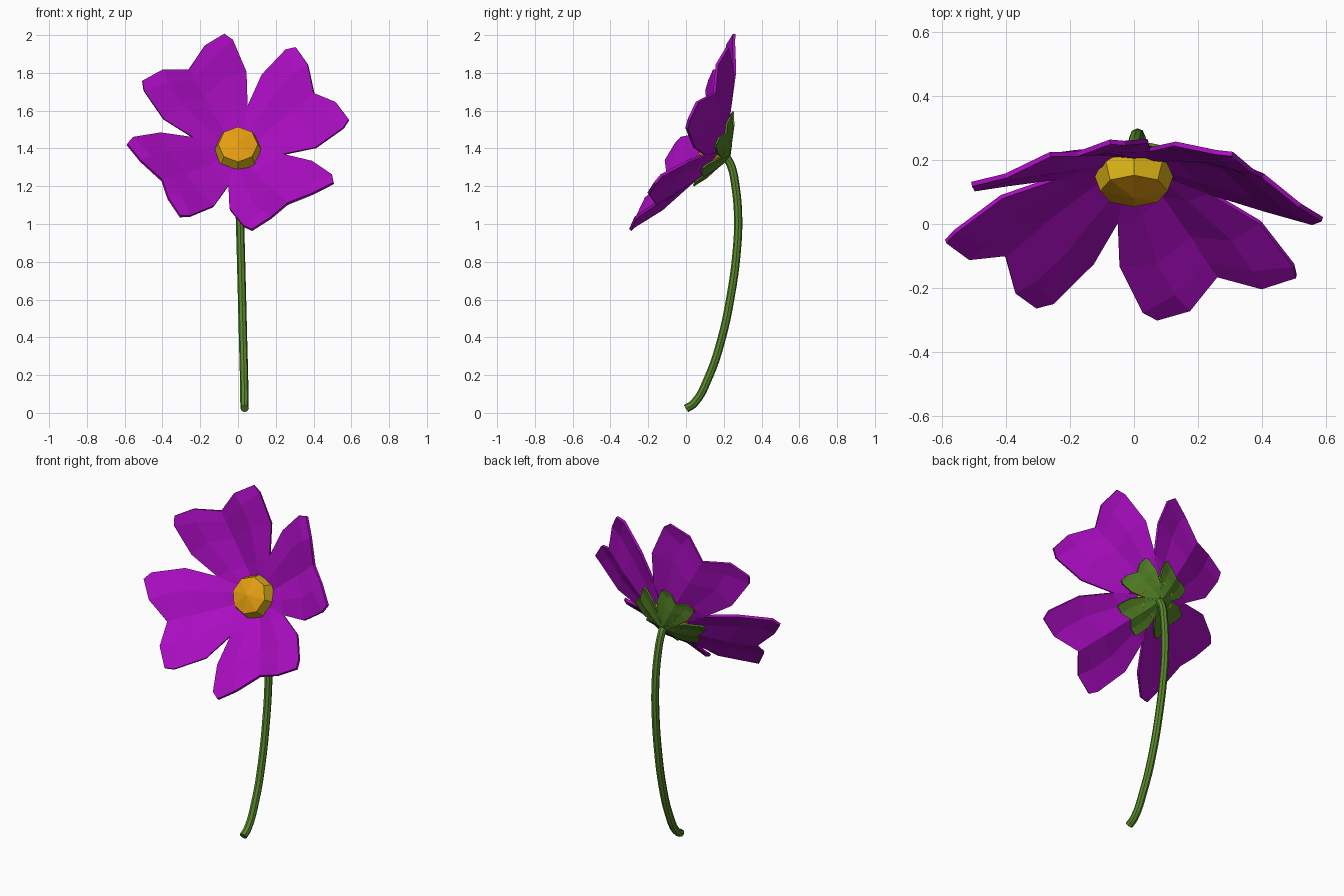
import bpy, bmesh
from math import cos, sin, tau, radians
from mathutils import Matrix, Vector

if "Cube" in bpy.data.objects:
    bpy.data.objects.remove(bpy.data.objects["Cube"])


def material(name, rgb):
    m = bpy.data.materials.new(name)
    m.diffuse_color = (*rgb, 1)
    m.use_nodes = True
    m.node_tree.nodes["Principled BSDF"].inputs["Base Color"].default_value = m.diffuse_color
    return m


purple = material("petal purple", (0.40, 0.004, 0.53))
leaf = material("sepal green", (0.085, 0.22, 0.018))
green = material("stem green", (0.10, 0.25, 0.025))
orange = material("disc orange", (0.78, 0.34, 0.006))
yellow = material("disc yellow", (0.72, 0.46, 0.008))

# Flower frame: local x = right, y = up across the bloom, z = facing direction
FRAME = Matrix(((1, 0, 0, 0), (0, 0.47, -0.883, 0.2),
                (0, 0.883, 0.47, 1.37), (0, 0, 0, 1)))

# Half of a two-lobed petal: rows of (along, across, height), middle to edge
HALF = [
    [(0, 0, 0), (0.01, 0.02, 0.005), (0, 0.04, 0.01)],
    [(0.17, 0, 0.05), (0.18, 0.085, 0.083), (0.17, 0.17, 0.088)],
    [(0.33, 0, 0.12), (0.35, 0.14, 0.165), (0.322, 0.261, 0.153)],
    [(0.42, 0, 0.168), (0.46, 0.145, 0.225), (0.484, 0.28, 0.238)],
    [(0.48, 0, 0.195), (0.529, 0.134, 0.254), (0.533, 0.258, 0.249)],
]


def finish(bm, name, mats):
    me = bpy.data.meshes.new(name)
    bm.to_mesh(me)
    bm.free()
    ob = bpy.data.objects.new(name, me)
    bpy.context.collection.objects.link(ob)
    for m in mats:
        me.materials.append(m)
    return ob


def whorl(name, scale, lift, thick, mat):
    """Four two-lobed petals around the flower axis."""
    bm = bmesh.new()
    for k in range(4):
        mx = (FRAME @ Matrix.Translation((0, 0, lift))
              @ Matrix.Rotation(radians(33 + 90 * k), 4, 'Z') @ Matrix.Scale(scale, 4))
        grid = []
        for row in HALF:
            full = [(p, -q, a) for p, q, a in row[:0:-1]] + row
            grid.append([bm.verts.new(mx @ Vector(v)) for v in full])
        for r0, r1 in zip(grid, grid[1:]):
            for i in range(4):
                bm.faces.new((r0[i], r1[i], r1[i + 1], r0[i + 1]))
    ob = finish(bm, name, [mat])
    sol = ob.modifiers.new("thickness", 'SOLIDIFY')
    sol.thickness = thick
    sol.offset = 0
    return ob


# Petals and the smaller green sepals behind them
whorl("petals", 1.0, 0.0, 0.015, purple)
whorl("sepals", 0.38, -0.033, 0.01, leaf)

# Eight-sided flower centre: yellow sides, orange cap
bm = bmesh.new()
rings = [[bm.verts.new(FRAME @ Vector((r * sin(tau * i / 8), r * cos(tau * i / 8), a)))
          for i in range(8)] for r, a in ((0.10, 0.0), (0.127, 0.045), (0.105, 0.11))]
apex = bm.verts.new(FRAME @ Vector((0, 0, 0.135)))
for lo, hi in zip(rings, rings[1:]):
    for i in range(8):
        j = (i + 1) % 8
        bm.faces.new((lo[i], lo[j], hi[j], hi[i])).material_index = 1
for i in range(8):
    bm.faces.new((rings[2][i], rings[2][(i + 1) % 8], apex))
bm.faces.new(rings[0]).material_index = 1
bmesh.ops.recalc_face_normals(bm, faces=bm.faces)
finish(bm, "flower_centre", [orange, yellow])

# Curved stem
path = [(0.035, 0.0, 0.023), (0.034, 0.042, 0.05), (0.032, 0.12, 0.19),
        (0.027, 0.185, 0.38), (0.021, 0.237, 0.62), (0.015, 0.268, 0.85),
        (0.010, 0.276, 1.03), (0.005, 0.262, 1.2), (0.0, 0.238, 1.31), (0, 0.21, 1.36)]
cu = bpy.data.curves.new("stem", 'CURVE')
cu.dimensions = '3D'
cu.bevel_depth = 0.022
cu.bevel_resolution = 2
cu.resolution_u = 4
cu.use_fill_caps = True
sp = cu.splines.new('BEZIER')
sp.bezier_points.add(len(path) - 1)
for bp, co in zip(sp.bezier_points, path):
    bp.co = co
    bp.handle_left_type = bp.handle_right_type = 'AUTO'
cu.materials.append(green)
stem = bpy.data.objects.new("stem", cu)
bpy.context.collection.objects.link(stem)
bpy.context.view_layer.objects.active = stem
stem.select_set(True)
bpy.ops.object.convert(target='MESH')
bpy.ops.object.shade_smooth_by_angle()
